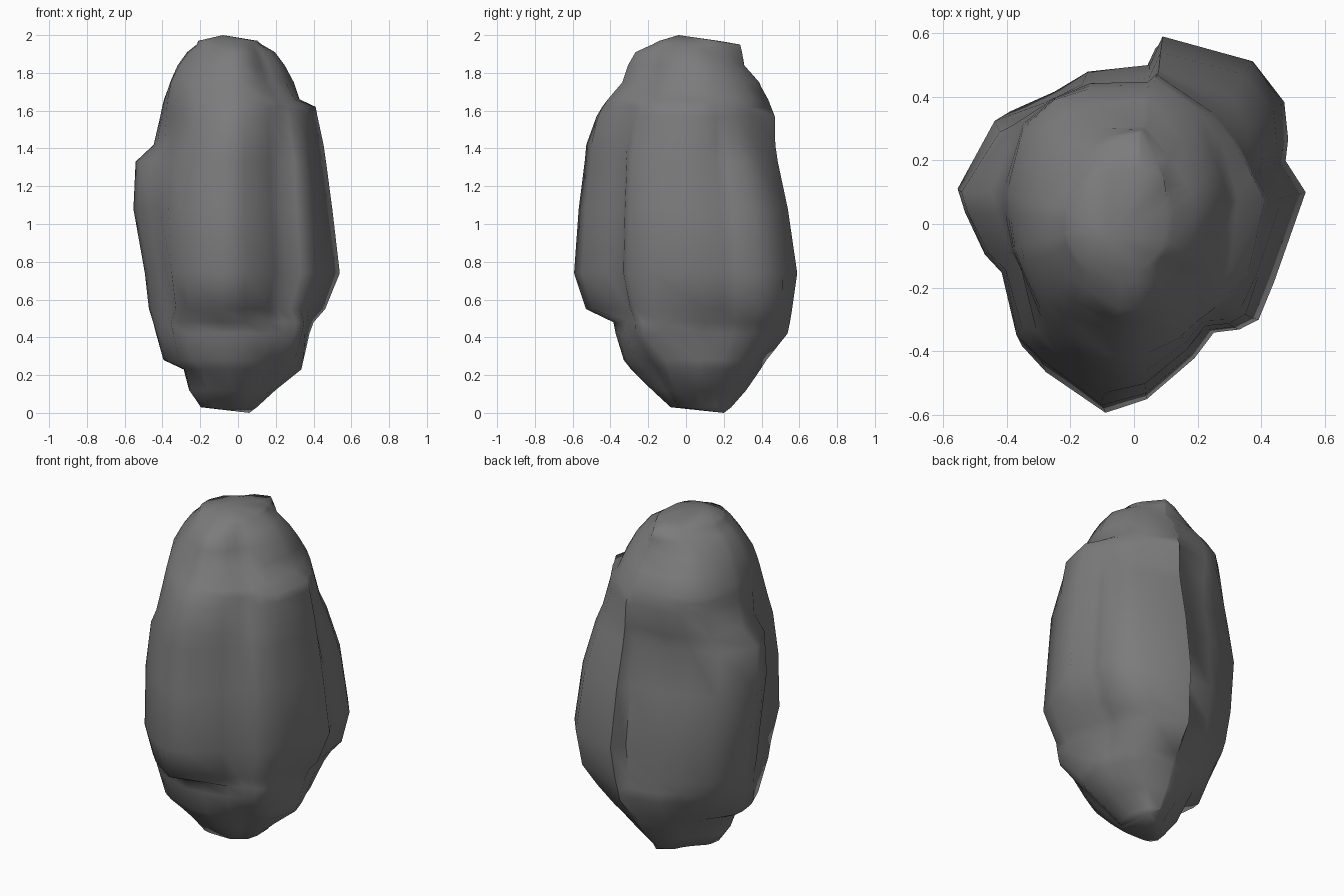
import bpy
import bmesh
import math
from mathutils import Vector

default_cube = bpy.data.objects.get("Cube")
if default_cube:
    bpy.data.objects.remove(default_cube, do_unlink=True)

# Footprint of the boulder in hundredths, with its lobes and clefts
FOOTPRINT = [(9, 59), (38, 52), (48, 39), (49, 27), (48, 20), (54, 10),
             (44, -18), (39, -30), (33, -33), (25, -34), (19, -42), (4, -55),
             (-10, -59), (-30, -45), (-38, -37), (-42, -16), (-47, -10),
             (-53, 4), (-55, 12), (-42, 34), (-27, 40), (-16, 47), (5, 50)]

# Height, then reach to right, left, front and back, in hundredths
LEVELS = [(3, 19, 10, 8, 24), (12, 26, 20, 18, 32), (23, 29, 34, 29, 40),
          (28, 40, 35, 33, 43), (42, 44, 38, 37, 54), (48, 45, 40, 38, 55),
          (55, 47, 46, 53, 56), (74, 49, 54, 59, 59), (108, 55, 50, 57, 54),
          (133, 54, 47, 54, 49), (142, 44, 46, 53, 48), (157, 41, 43, 48, 48),
          (162, 40, 42, 45, 46), (166, 39, 33, 42, 44), (175, 36, 30, 34, 39),
          (184, 32, 25, 31, 31), (191, 27, 20, 27, 30), (195, 22, 13, 18, 29),
          (197, 21, 10, 14, 17)]

# Diagonal reach of each corner at a few heights, in hundredths
BACK_LEFT = [(3, 20), (28, 41), (57, 61), (70, 63), (127, 55), (136, 47),
             (165, 40), (182, 31), (197, 17)]
FRONT_RIGHT = [(3, 19), (20, 28), (28, 39), (50, 45), (67, 53), (120, 50),
               (147, 45), (174, 37), (188, 28), (197, 20)]
FRONT_LEFT = [(3, 6), (18, 20), (43, 42), (55, 42), (73, 49), (133, 45),
              (168, 35), (174, 25), (190, 18), (197, 12)]
BACK_RIGHT = [(3, 14), (10, 23), (30, 38), (50, 49), (96, 56), (120, 52),
              (167, 46), (185, 33), (197, 20)]
CORNERS = {(True, True): BACK_LEFT, (False, False): FRONT_RIGHT,
           (True, False): FRONT_LEFT, (False, True): BACK_RIGHT}

BOTTOM_TIP = Vector((0.06, 0.2, 0))
TOP_TIP = Vector((-0.08, -0.04, 2))


def corner_of(p):
    return (p.x > 0, p.y > 0)


def normalised_footprint():
    """Scale each side of the footprint to a reach of one."""
    right = -min(x for x, y in FOOTPRINT)
    left = max(x for x, y in FOOTPRINT)
    front = -min(y for x, y in FOOTPRINT)
    back = max(y for x, y in FOOTPRINT)
    return [Vector((x / (left if x > 0 else right),
                    y / (back if y > 0 else front))) for x, y in FOOTPRINT]


def profile_at(profile, height):
    """Read a corner profile at a height between its points."""
    for (z0, r0), (z1, r1) in zip(profile, profile[1:]):
        if height <= z1:
            return r0 + (r1 - r0) * (height - z0) / (z1 - z0)
    return profile[-1][1]


def roundness(height):
    """Clefts are deep around the middle and fade out at both ends."""
    distance = abs(height - 95)
    return min(1, max(0, (distance - 38) / 40))


def ring_points(level, outline):
    height, right, left, front, back = level
    blend = roundness(height)
    unit = [p.lerp(p.normalized(), blend) for p in outline]
    flat = [Vector((p.x * (left if p.x > 0 else right),
                    p.y * (back if p.y > 0 else front))) for p in unit]
    # Pull each corner in or out to its own diagonal reach
    factor = {}
    for corner, profile in CORNERS.items():
        reach = max((abs(p.x) + abs(p.y)) / math.sqrt(2)
                    for p in flat if corner_of(p) == corner)
        factor[corner] = min(1.25, max(0.75, profile_at(profile, height) / reach))
    for u, p in zip(unit, flat):
        weight = (2 * u.x * u.y / u.length_squared) ** 2
        p = p * (1 + (factor[corner_of(p)] - 1) * weight)
        yield Vector((p.x, p.y, height)) / 100


def close_with_tip(bm, ring, tip):
    centre = bm.verts.new(tip)
    for a, b in zip(ring, ring[1:] + ring[:1]):
        bm.faces.new((a, b, centre))


# Stone material
stone = bpy.data.materials.new("grey stone")
stone.use_nodes = True
stone_colour = (0.2, 0.2, 0.2, 1)
stone.diffuse_color = stone_colour
shader = next(n for n in stone.node_tree.nodes if n.type == 'BSDF_PRINCIPLED')
shader.inputs["Base Color"].default_value = stone_colour
shader.inputs["Roughness"].default_value = 0.9

# Boulder body: stacked rings bridged with quads and closed at both tips
bm = bmesh.new()
outline = normalised_footprint()
rings = [[bm.verts.new(p) for p in ring_points(level, outline)]
         for level in LEVELS]
for lower, upper in zip(rings, rings[1:]):
    for i in range(len(lower)):
        j = (i + 1) % len(lower)
        bm.faces.new((lower[i], lower[j], upper[j], upper[i]))
close_with_tip(bm, rings[0], BOTTOM_TIP)
close_with_tip(bm, rings[-1], TOP_TIP)
bmesh.ops.recalc_face_normals(bm, faces=bm.faces[:])

mesh = bpy.data.meshes.new("boulder")
bm.to_mesh(mesh)
bm.free()
mesh.materials.append(stone)
boulder = bpy.data.objects.new("boulder", mesh)
bpy.context.collection.objects.link(boulder)

# Smooth surface with crisp ledges
for item in bpy.context.selected_objects:
    item.select_set(False)
boulder.select_set(True)
bpy.context.view_layer.objects.active = boulder
bpy.ops.object.shade_smooth_by_angle(angle=math.radians(60))
